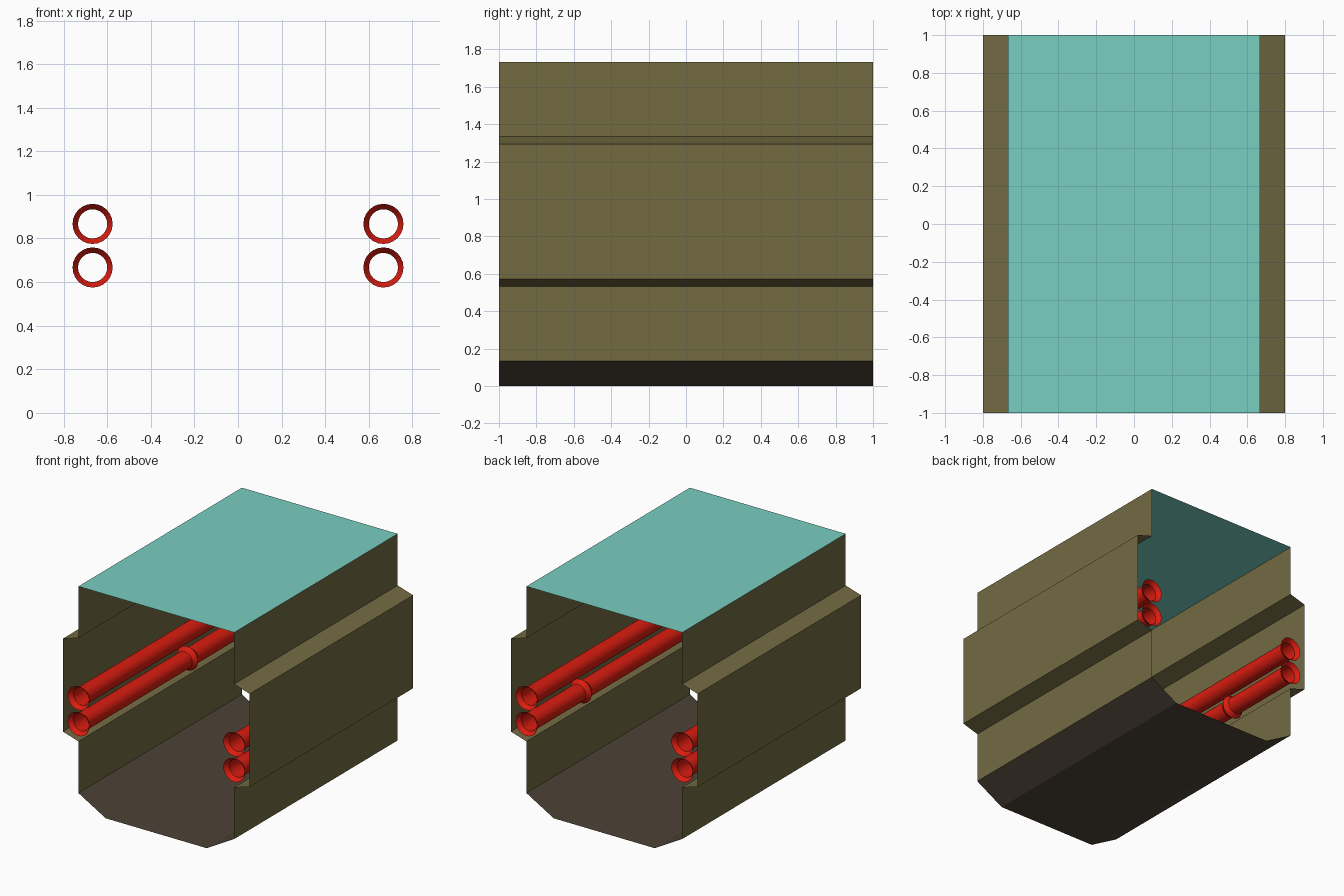
import bpy, bmesh, math

if "Cube" in bpy.data.objects:
    bpy.data.objects.remove(bpy.data.objects["Cube"])

HALF = 1.0  # half length of the corridor


def material(name, rgb):
    m = bpy.data.materials.new(name)
    m.diffuse_color = (*rgb, 1)
    m.use_nodes = True
    m.node_tree.nodes["Principled BSDF"].inputs["Base Color"].default_value = m.diffuse_color
    return m


OLIVE = material("olive_panel", (0.17, 0.145, 0.055))
BROWN = material("dark_floor", (0.075, 0.055, 0.037))
TEAL = material("teal_ceiling", (0.19, 0.62, 0.53))
RED = material("red_pipe", (0.70, 0.012, 0.005))


def finish(name, bm, mat):
    me = bpy.data.meshes.new(name)
    bm.to_mesh(me)
    bm.free()
    me.materials.append(mat)
    ob = bpy.data.objects.new(name, me)
    bpy.context.collection.objects.link(ob)
    return ob


def sheet(name, profile, mat):
    """Extrude an open x-z profile along the corridor as a thin sheet."""
    bm = bmesh.new()
    rows = [[bm.verts.new((x, y, z)) for y in (-HALF, HALF)] for x, z in profile]
    for a, b in zip(rows, rows[1:]):
        bm.faces.new((a[0], a[1], b[1], b[0]))
    return finish(name, bm, mat)


def pipe(name, x, z, y0, y1, sides=24, r=0.067, rim=0.092, flare=0.035):
    """Open tube with a flared rim at each end."""
    bm = bmesh.new()
    stations = [(y0, rim), (y0 + flare, r), (y1 - flare, r), (y1, rim)]
    rings = []
    for y, rad in stations:
        angles = [2 * math.pi * i / sides for i in range(sides)]
        rings.append([bm.verts.new((x + rad * math.cos(a), y, z + rad * math.sin(a)))
                      for a in angles])
    for a, b in zip(rings, rings[1:]):
        for i in range(sides):
            j = (i + 1) % sides
            bm.faces.new((a[i], a[j], b[j], b[i]))
    for f in bm.faces:
        f.smooth = True
    for e in bm.edges:
        if any(e.verts[0] in g and e.verts[1] in g for g in rings[1:3]):
            e.smooth = False
    bmesh.ops.recalc_face_normals(bm, faces=bm.faces)
    return finish(name, bm, RED)


# Ceiling and floor trough
sheet("ceiling", [(-0.667, 1.733), (0.667, 1.733)], TEAL)
sheet("floor", [(0.667, 0.133), (0.433, 0), (-0.433, 0), (-0.667, 0.133)], BROWN)

# Side walls with a recessed pipe bay
WALL = [(0.667, 1.733), (0.667, 1.333), (0.8, 1.293),
        (0.8, 0.573), (0.667, 0.533), (0.667, 0.133)]
sheet("right_wall", WALL, OLIVE)
sheet("left_wall", [(-x, z) for x, z in reversed(WALL)], OLIVE)

# Pipes: one full length above, two joined lengths below, on each side
for side, s in (("left", -1), ("right", 1)):
    x = s * 0.667
    pipe(f"{side}_upper_pipe", x, 0.867, -HALF, HALF)
    pipe(f"{side}_lower_pipe_long", x, 0.667, -HALF, 0.333)
    pipe(f"{side}_lower_pipe_short", x, 0.667, 0.333, HALF)
